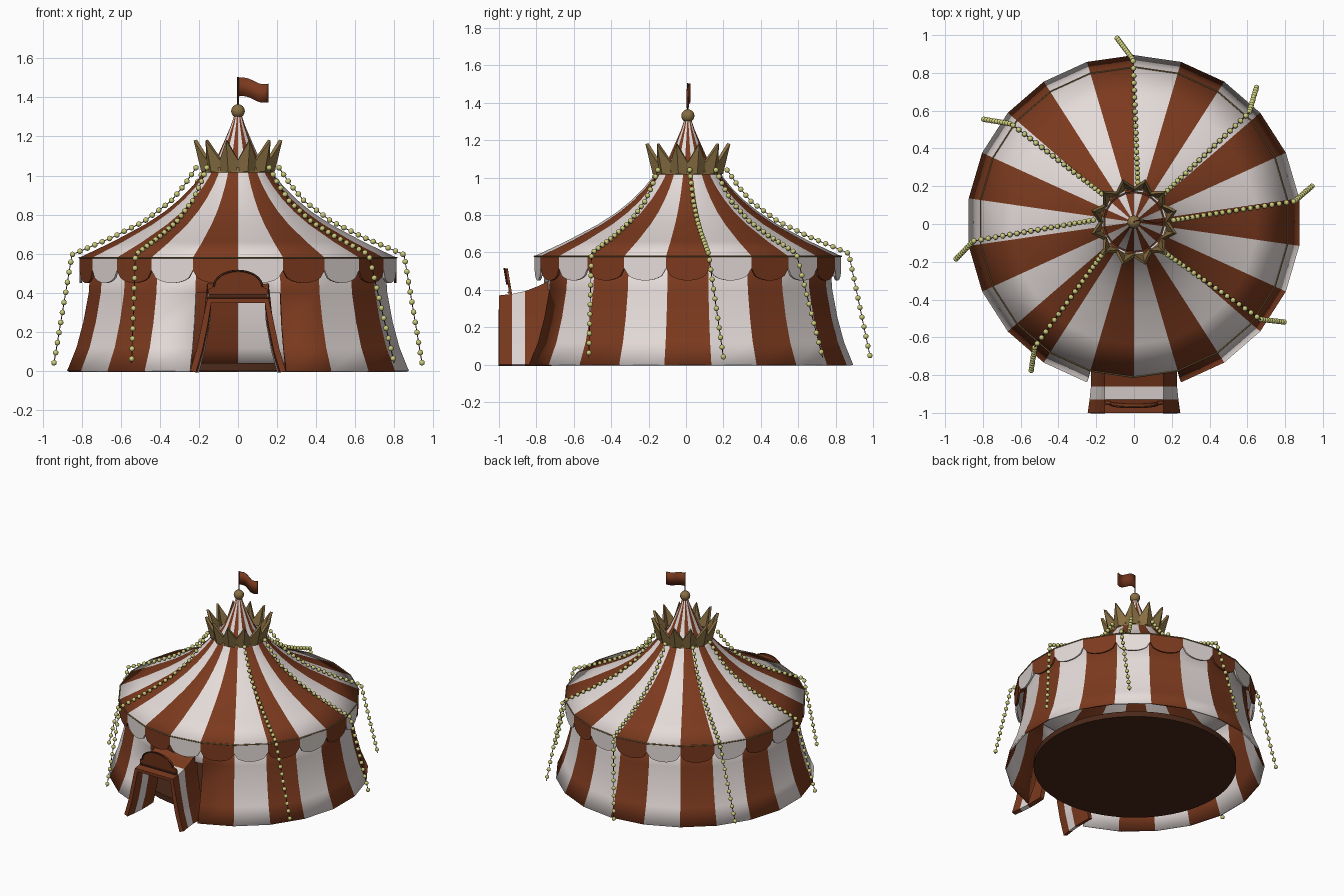
import bpy, bmesh
from math import sin, cos, pi, sqrt, radians
from mathutils import Vector, Matrix

if "Cube" in bpy.data.objects:
    bpy.data.objects.remove(bpy.data.objects["Cube"])

CY = 0.01   # tent axis
N = 22      # cloth panels


def material(name, rgb):
    m = bpy.data.materials.new(name)
    m.diffuse_color = (*rgb, 1)
    m.use_nodes = True
    m.node_tree.nodes["Principled BSDF"].inputs["Base Color"].default_value = m.diffuse_color
    return m


WHITE = material("white_cloth", (0.78, 0.71, 0.69))
BROWN = material("red_brown_cloth", (0.20, 0.042, 0.013))
GOLD = material("old_gold", (0.25, 0.16, 0.055))
BULB = material("bulb_glow", (0.60, 0.60, 0.20))
DARK = material("dark_wood", (0.07, 0.022, 0.010))


def mesh_object(name, verts, faces, mats, idx=None, thick=0, smooth=None):
    me = bpy.data.meshes.new(name)
    me.from_pydata(verts, [], faces)
    ob = bpy.data.objects.new(name, me)
    bpy.context.collection.objects.link(ob)
    for m in mats:
        me.materials.append(m)
    if idx:
        for p, i in zip(me.polygons, idx):
            p.material_index = i
    bm = bmesh.new()
    bm.from_mesh(me)
    bmesh.ops.remove_doubles(bm, verts=bm.verts, dist=0.0002)
    bm.to_mesh(me)
    bm.free()
    if thick:
        s = ob.modifiers.new("thickness", 'SOLIDIFY')
        s.thickness, s.offset = thick, -1
    if smooth:
        finish(ob, smooth)
    return ob


def finish(ob, angle):
    bpy.ops.object.select_all(action='DESELECT')
    ob.select_set(True)
    bpy.context.view_layer.objects.active = ob
    bpy.ops.object.shade_smooth_by_angle(angle=radians(angle))


def ring(r, k, n=N):
    a = 2 * pi * k / n
    return r * sin(a), CY + r * cos(a)


def panels(name, profile, mats, thick, skip=lambda k, z: False):
    """Striped faceted surface of revolution, bottom to top."""
    verts, faces, idx = [], [], []
    for k in range(N):
        for (r0, z0), (r1, z1) in zip(profile, profile[1:]):
            if skip(k, z0):
                continue
            b = len(verts)
            verts += [(*ring(r0, k + 1), z0), (*ring(r0, k), z0),
                      (*ring(r1, k), z1), (*ring(r1, k + 1), z1)]
            faces.append((b, b + 1, b + 2, b + 3))
            idx.append(k % len(mats))
    return mesh_object(name, verts, faces, mats, idx, thick, 13)


def tube(name, pts, radius, mat, cyclic=False):
    cu = bpy.data.curves.new(name, 'CURVE')
    cu.dimensions, cu.bevel_depth, cu.bevel_resolution = '3D', radius, 1
    sp = cu.splines.new('POLY')
    sp.points.add(len(pts) - 1)
    for p, c in zip(sp.points, pts):
        p.co = (*c, 1)
    sp.use_cyclic_u = cyclic
    cu.use_fill_caps = True
    cu.materials.append(mat)
    ob = bpy.data.objects.new(name, cu)
    bpy.context.collection.objects.link(ob)


# Tent walls (two front panels open below the entrance roof) and roofs
panels("tent_wall", [(.884, 0), (.835, .12), (.80, .25), (.772, .4), (.76, .575)],
       [WHITE, BROWN], 0.012, lambda k, z: k in (10, 11) and z < 0.39)
panels("main_roof", [(.82, .58), (.65, .66), (.48, .75), (.38, .815), (.30, .88),
                     (.235, .945), (.19, 1.0), (.17, 1.04)], [WHITE, BROWN], 0.01)
panels("top_cone", [(.155, 1.03), (.105, 1.10), (.065, 1.19), (.035, 1.26), (.015, 1.32)],
       [WHITE, BROWN], 0)

# Scalloped valance, one scallop per panel
verts, faces, idx = [], [], []
S = 10
for k in range(N):
    b = len(verts)
    for j in range(S + 1):
        t = j / S
        p = Vector(ring(.82, k)).lerp(Vector(ring(.82, k + 1)), t)
        z = .515 - .065 * sqrt(max(0, 1 - (2 * t - 1) ** 2))
        verts += [(p.x, p.y, z), (p.x, p.y, .58)]
    for j in range(S):
        i = b + 2 * j
        faces.append((i + 2, i, i + 1, i + 3))
        idx.append(k % 2)
mesh_object("valance", verts, faces, [WHITE, BROWN], idx, 0.012)
tube("eave_rope", [(*ring(.821, k), .58) for k in range(N)], .004, GOLD, True)

# Crown: band and folded spikes
panels("crown_band", [(.175, .97), (.18, 1.0), (.185, 1.04)], [GOLD], 0.012)
verts, faces = [], []
C = 12
for i in range(C):
    b = len(verts)
    verts += [(*ring(.18, i, C), 1.02), (*ring(.195, i + .5, C), 1.02), (*ring(.18, i + 1, C), 1.02),
              (*ring(.188, i, C), 1.08), (*ring(.235, i + .5, C), 1.18), (*ring(.188, i + 1, C), 1.08)]
    faces += [(b + 1, b, b + 3, b + 4), (b + 2, b + 1, b + 4, b + 5)]
mesh_object("crown_spikes", verts, faces, [GOLD], None, 0.018)

# Finial ball, pole and waving flag
bpy.ops.mesh.primitive_uv_sphere_add(segments=20, ring_count=12, radius=.035, location=(0, CY, 1.33))
ball = bpy.context.object
ball.name = "finial_ball"
ball.data.materials.append(GOLD)
finish(ball, 40)
tube("flag_pole", [(0, CY, 1.32), (0, CY, 1.505)], .004, DARK)
verts, faces = [], []
for j in range(13):
    t = j / 12
    y, d = CY + .008 * sin(t * 2 * pi), -.03 * t + .008 * sin(t * 2 * pi)
    verts += [(.155 * t, y, 1.405 + d), (.155 * t, y, 1.50 + d)]
faces = [(2 * j, 2 * j + 2, 2 * j + 3, 2 * j + 1) for j in range(12)]
mesh_object("flag", verts, faces, [BROWN], None, .006, 40)

# Floor disc
bpy.ops.mesh.primitive_cylinder_add(vertices=64, radius=.69, depth=.04, location=(0, CY, .02))
floor = bpy.context.object
floor.name = "ring_floor"
floor.data.materials.append(DARK)
finish(floor, 30)

# Entrance tunnel: flared section swept back, striped
stations = [(-1.0, 1.0, .37), (-.93, .96, .378), (-.86, .93, .393), (-.79, .93, .42), (-.72, .94, .455)]
side = [(.245, 0), (.212, .3), (.185, .65), (.157, 1.0)]
verts, faces, idx = [], [], []
for y, s, h in stations:
    half = [(x * s if i < 3 else x, z * h) for i, (x, z) in enumerate(side)]
    verts += [(-x, y, z) for x, z in half] + [(x, y, z) for x, z in reversed(half)]
for s in range(4):
    for p in range(7):
        f, g = s * 8 + p, (s + 1) * 8 + p
        faces.append((g, f, f + 1, g + 1))
        idx.append(0 if s == 1 else 1)
mesh_object("entrance_tunnel", verts, faces, [WHITE, BROWN], idx, .03)

# Blank arched sign above the entrance, leaning forward
arch = [(-.15, .36), (-.15, .42)] + [(-.125 * cos(pi * i / 16), .43 + .083 * sin(pi * i / 16))
                                      for i in range(17)] + [(.15, .42), (.15, .36)]
n = len(arch)


def lean(z):
    return -.945 - .17 * (z - .38)


verts = [(x, lean(z), z) for x, z in arch] + [(x, lean(z) + .015, z) for x, z in arch]
faces = [tuple(range(n)), tuple(range(2 * n - 1, n - 1, -1))]
faces += [(i, i + n, (i + 1) % n + n, (i + 1) % n) for i in range(n)]
mesh_object("entrance_sign", verts, faces, [BROWN])
tube("sign_trim", [(x, lean(z) - .003, z) for x, z in arch[2:-2]], .005, DARK)
tube("sign_base_trim", [(-.15, lean(.385) - .003, .385), (.15, lean(.385) - .003, .385)], .006, DARK)

# Strings of bulbs: along the roof, over the eave, down to the ground
slope = [(0, 1.04), (.09, .955), (.2, .87), (.42, .765), (.67, .685), (1, .595)]
strings = [((.02, .22), (-.005, .87), (-.09, .985)), ((.16, .16), (.61, .59), (.65, .73)),
           ((.21, .02), (.85, .12), (.942, .20)), ((.16, -.15), (.67, -.505), (.80, -.52)),
           ((-.16, -.15), (-.525, -.65), (-.545, -.78)), ((-.215, .02), (-.85, -.09), (-.942, -.185)),
           ((-.17, .16), (-.65, .53), (-.80, .555))]
for i, (a, e, g) in enumerate(strings):
    A, E, G = Vector(a), Vector(e), Vector(g)
    path = [Vector((*A.lerp(E, t), z)) for t, z in slope]
    path += [Vector((*E.lerp(G, t), .595 - .555 * t)) for t in (.5, 1)]
    tube("light_wire_%d" % (i + 1), path, .0025, DARK)
    bm = bmesh.new()
    left = 0.0
    for p, q in zip(path, path[1:]):
        length, d = (q - p).length, left
        step = .042 if p.z > .596 else .053
        while d < length + 1e-4:
            bmesh.ops.create_icosphere(bm, subdivisions=2, radius=.0145,
                                       matrix=Matrix.Translation(p.lerp(q, d / length)))
            d += step
        left = d - length
    me = bpy.data.meshes.new("light_string")
    bm.to_mesh(me)
    bm.free()
    me.materials.append(BULB)
    ob = bpy.data.objects.new("light_string_%d" % (i + 1), me)
    bpy.context.collection.objects.link(ob)
    finish(ob, 60)
